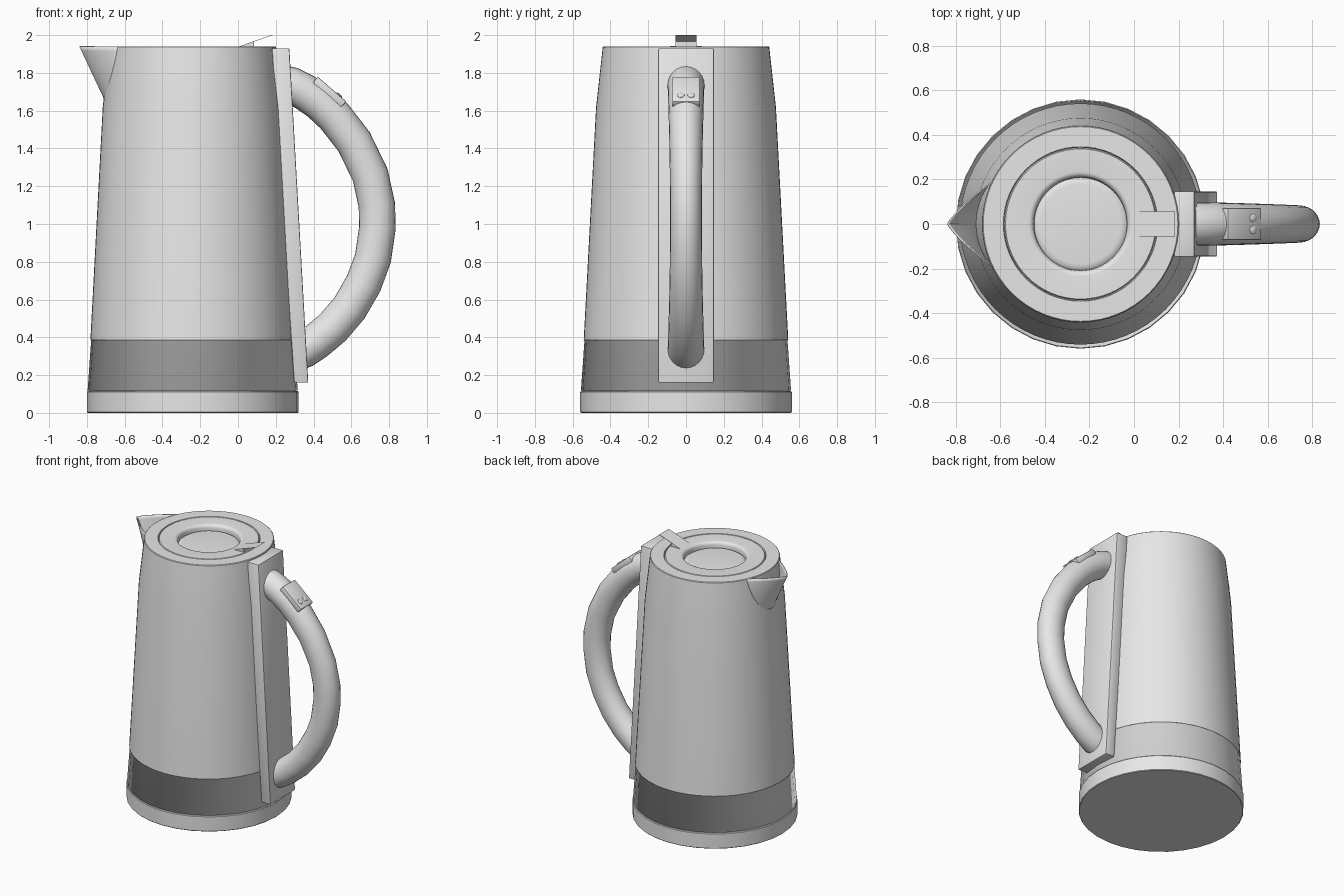
import bpy, bmesh, math
from mathutils import Vector

if "Cube" in bpy.data.objects:
    bpy.data.objects.remove(bpy.data.objects["Cube"])

grey = bpy.data.materials.new("light_grey")
grey.diffuse_color = (0.8, 0.8, 0.8, 1)
grey.use_nodes = True
grey.node_tree.nodes["Principled BSDF"].inputs["Base Color"].default_value = grey.diffuse_color
AX = -0.24  # body axis


def finish(name, bm, angle=30, fix=True):
    bmesh.ops.remove_doubles(bm, verts=bm.verts, dist=1e-5)
    if fix:
        bmesh.ops.recalc_face_normals(bm, faces=bm.faces)
    me = bpy.data.meshes.new(name)
    bm.to_mesh(me)
    bm.free()
    me.materials.append(grey)
    ob = bpy.data.objects.new(name, me)
    bpy.context.collection.objects.link(ob)
    bpy.ops.object.select_all(action='DESELECT')
    ob.select_set(True)
    bpy.context.view_layer.objects.active = ob
    bpy.ops.object.shade_smooth_by_angle(angle=math.radians(angle))
    return ob


def grid(bm, rows, closed):
    vs = [[bm.verts.new(p) for p in row] for row in rows]
    n = len(rows[0])
    for a, b in zip(vs, vs[1:]):
        for j in range(n if closed else n - 1):
            k = (j + 1) % n
            bm.faces.new((a[j], a[k], b[k], b[j]))
    return vs


def lathe(name, profile, seg=32, angle=30):
    # profile runs from the bottom, up the outside, to the top
    bm = bmesh.new()
    rows = [[(AX + r * math.cos(t), r * math.sin(t), z)
             for t in (2 * math.pi * i / seg for i in range(seg))] for r, z in profile]
    grid(bm, rows, True)
    return finish(name, bm, angle, False)


def prism(name, pts, half, bevel=0):
    # xz outline extruded along y
    bm = bmesh.new()
    a = [bm.verts.new((x, -half, z)) for x, z in pts]
    b = [bm.verts.new((x, half, z)) for x, z in pts]
    bm.faces.new(a)
    bm.faces.new(b[::-1])
    for i in range(len(pts)):
        k = (i + 1) % len(pts)
        bm.faces.new((a[i], b[i], b[k], a[k]))
    if bevel:
        bmesh.ops.bevel(bm, geom=bm.edges[:], offset=bevel, segments=2,
                        profile=0.5, affect='EDGES')
    return finish(name, bm)


# Base, lower band and body shell
lathe("base", [(0, 0), (.556, 0), (.56, .004), (.56, .111), (.556, .115), (0, .115)])
lathe("lower_band", [(.54, .115), (.556, .12), (.5375, .384), (.542, .386)], angle=180)
lathe("body", [(.5, .386), (.5415, .386), (.476, 1.62), (.441, 1.936), (.437, 1.94),
               (.347, 1.94), (.343, 1.93), (.343, 1.90)], seg=64)

# Lid with round finger recess
rim = [(.235 - .025 * math.sin(a), 1.915 + .025 * math.cos(a))
       for a in (math.pi / 2 * i / 5 for i in range(6))]
lathe("lid", [(.342, 1.90), (.342, 1.932), (.337, 1.94)] + rim +
      [(.208, 1.895), (.203, 1.898), (.195, 1.903), (.18, 1.905), (0, 1.905)], seg=64)

# Spout: open pointed lip narrowing down the body wall
bm = bmesh.new()
rows = []
for i in range(13):
    t = i / 12
    z = 1.94 - 0.28 * t
    r = 0.44 + (1.94 - z) * 0.109 - 0.002
    w = 0.19 * math.sqrt(max(1 - t ** 1.8, 0.0)) + 0.002
    row = []
    for j in range(25):
        s = -1 + j / 12
        y = w * s
        x = AX - math.sqrt(r * r - y * y) - 0.162 * (1 - t) * (1 - abs(s) ** 1.15)
        row.append((x, y, z))
    rows.append(row)
grid(bm, rows, False)
spout = finish("spout", bm, 40, False)
sol = spout.modifiers.new("wall", 'SOLIDIFY')
sol.thickness = 0.006
sol.offset = -1 if spout.data.polygons[12].normal.x < 0 else 1

# Handle mounting plate
prism("handle_plate", [(.18, 1.93), (.272, 1.93), (.372, .16), (.297, .16)], .147, .006)

# Handle: elliptical tube swept along a curved path
path = [Vector((x, 0, z)) for x, z in
        [(.23, 1.745), (.28, 1.735), (.35, 1.70), (.43, 1.645), (.51, 1.57), (.615, 1.435),
         (.70, 1.26), (.735, 1.10), (.738, .98), (.715, .82), (.665, .685), (.59, .555),
         (.50, .45), (.41, .375), (.35, .335), (.30, .315)]]
bm = bmesh.new()
rows = []
for i, p in enumerate(path):
    d = (path[min(i + 1, len(path) - 1)] - path[max(i - 1, 0)]).normalized()
    nrm = Vector((-d.z, 0, d.x))
    u = abs(p.z - 1.03) / 0.72
    ry = 0.084 + 0.014 * u * u
    rows.append([p + nrm * (0.097 * math.cos(a)) + Vector((0, ry * math.sin(a), 0))
                 for a in (2 * math.pi * k / 24 for k in range(24))])
vs = grid(bm, rows, True)
bm.faces.new(vs[0])
bm.faces.new(vs[-1])
finish("handle", bm, 40)

# Button panel on the handle, with two buttons
along = Vector((.755, 0, -.655))
up = Vector((.655, 0, .755))
c = Vector((.49, 0, 1.705))
corners = [c + along * a + up * b for a, b in ((-.1, -.03), (.1, -.03), (.1, .012), (-.1, .012))]
prism("button_panel", [(p.x, p.z) for p in corners], .072, .006)
for side, label in ((-1, "left"), (1, "right")):
    bm = bmesh.new()
    bmesh.ops.create_uvsphere(bm, u_segments=16, v_segments=8, radius=1)
    o = c + along * .05 + up * .012
    for v in bm.verts:
        q = v.co.copy()
        v.co = o + along * (q.x * .02) + up * (q.z * .008) + Vector((0, side * .027 + q.y * .019, 0))
    finish("button_" + label, bm)

# Lid latch: wedge with a thin raised thumb tab
prism("lid_latch", [(0, 1.938), (.085, 1.938), (.085, 1.966), (.185, 2.0), (.175, 2.0)], .056)
